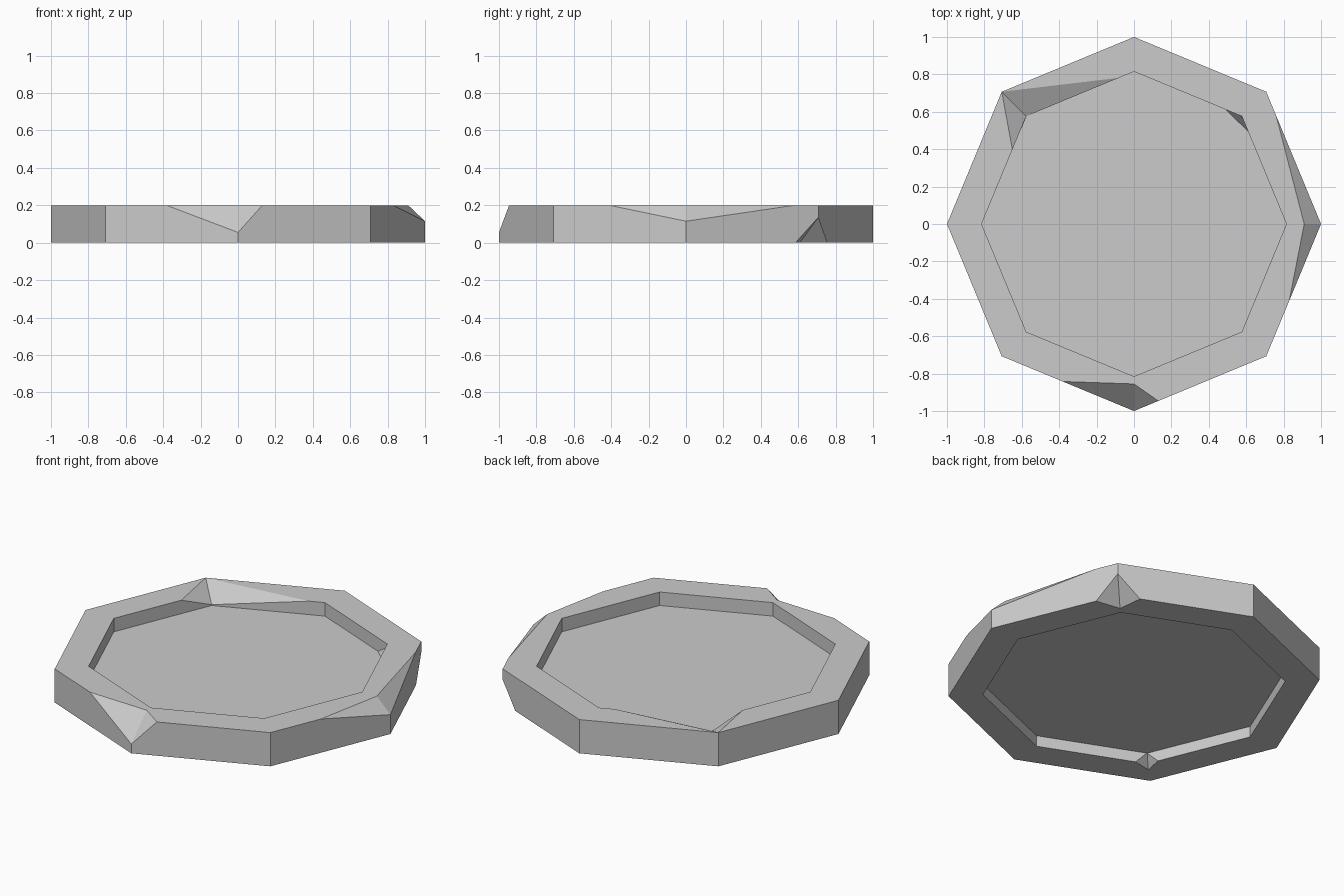
import bpy, bmesh
from math import cos, sin, pi
from mathutils import Vector

cube = bpy.data.objects.get("Cube")
if cube:
    bpy.data.objects.remove(cube, do_unlink=True)

SIDES, OUTER, INNER = 8, 1.0, 0.815
TOP, TOP_FLOOR, LOW_FLOOR = 0.2, 0.12, 0.065

# Chips: (rim height, ring radius, corner) -> reach back along the edge,
# reach forward, radius of the point on the rim, height left at the corner
CHIPS = {
    (TOP, OUTER, 0): (0.58, 0.82, 0.91, 0.115),
    (TOP, OUTER, 6): (0.54, 0.184, 0.855, 0.055),
    (TOP, INNER, 3): (0.86, 0.31, 1.0, 0.125),
    (0, OUTER, 1): (0.172, 0.164, 0.86, 0.135),
    (0, INNER, 5): (0.105, 0.105, 0.88, 0.068),
}

stone = bpy.data.materials.new("grey_stone")
stone.use_nodes = True
colour = (0.6, 0.6, 0.6, 1)
stone.diffuse_color = colour
stone.node_tree.nodes["Principled BSDF"].inputs["Base Color"].default_value = colour


def corner(k, r, z):
    a = 2 * pi * k / SIDES
    return Vector((r * cos(a), r * sin(a), z))


def along(k, step, r, z, t):
    return corner(k, r, z).lerp(corner(k + step, r, z), t)


def finish(bm, name):
    bmesh.ops.recalc_face_normals(bm, faces=bm.faces)
    mesh = bpy.data.meshes.new(name)
    bm.to_mesh(mesh)
    bm.free()
    mesh.materials.append(stone)
    obj = bpy.data.objects.new(name, mesh)
    bpy.context.collection.objects.link(obj)
    return obj


bm = bmesh.new()
shared = {}


def face(points):
    """Add a face with shared vertices, skipping repeated points."""
    verts = []
    for p in points:
        key = tuple(round(c, 4) + 0.0 for c in p)
        if key not in shared:
            shared[key] = bm.verts.new(p)
        if shared[key] not in verts:
            verts.append(shared[key])
    if len(verts) > 2:
        bm.faces.new(verts)


def edge_points(z, r, k):
    """Outline of one side on the rim, and on the wall beside it."""
    k2 = (k + 1) % SIDES
    rim, wall = [], []
    for chip, c, first in ((CHIPS.get((z, r, k)), k, True),
                           (CHIPS.get((z, r, k2)), k2, False)):
        if chip:
            back, ahead, radius, height = chip
            cut = along(c, 1, r, z, ahead) if first else along(c, -1, r, z, back)
            on_rim = [corner(c, radius, z), cut]
            on_wall = [corner(c, r, height), cut]
        else:
            on_rim = on_wall = [corner(c, r, z)]
        rim += on_rim if first else on_rim[::-1]
        wall += on_wall if first else on_wall[::-1]
    return rim, wall


# Rims and walls, side by side
for k in range(SIDES):
    walls = {}
    for z, floor in ((TOP, TOP_FLOOR), (0, LOW_FLOOR)):
        outer_rim, walls[z] = edge_points(z, OUTER, k)
        inner_rim, inner_wall = edge_points(z, INNER, k)
        face(outer_rim + inner_rim[::-1])
        face(inner_wall + [corner(k + 1, INNER, floor), corner(k, INNER, floor)])
    face(walls[0] + walls[TOP][::-1])

# Recessed floors above and below
for z in (TOP_FLOOR, LOW_FLOOR):
    face([corner(k, INNER, z) for k in range(SIDES)])

# Broken facets of the chips
for (z, r, k), (back, ahead, radius, height) in CHIPS.items():
    rim_point, low = corner(k, radius, z), corner(k, r, height)
    face([along(k, -1, r, z, back), rim_point, low])
    face([rim_point, along(k, 1, r, z, ahead), low])

finish(bm, "stone_slab")

# Small fillet of stone left in one recess corner
bm = bmesh.new()
for p in (corner(1, INNER, TOP_FLOOR), corner(1, INNER, 0.18),
          along(1, -1, INNER, TOP_FLOOR, 0.14), along(1, 1, INNER, TOP_FLOOR, 0.15)):
    bm.verts.new(p)
bmesh.ops.convex_hull(bm, input=bm.verts)
finish(bm, "corner_fillet")
